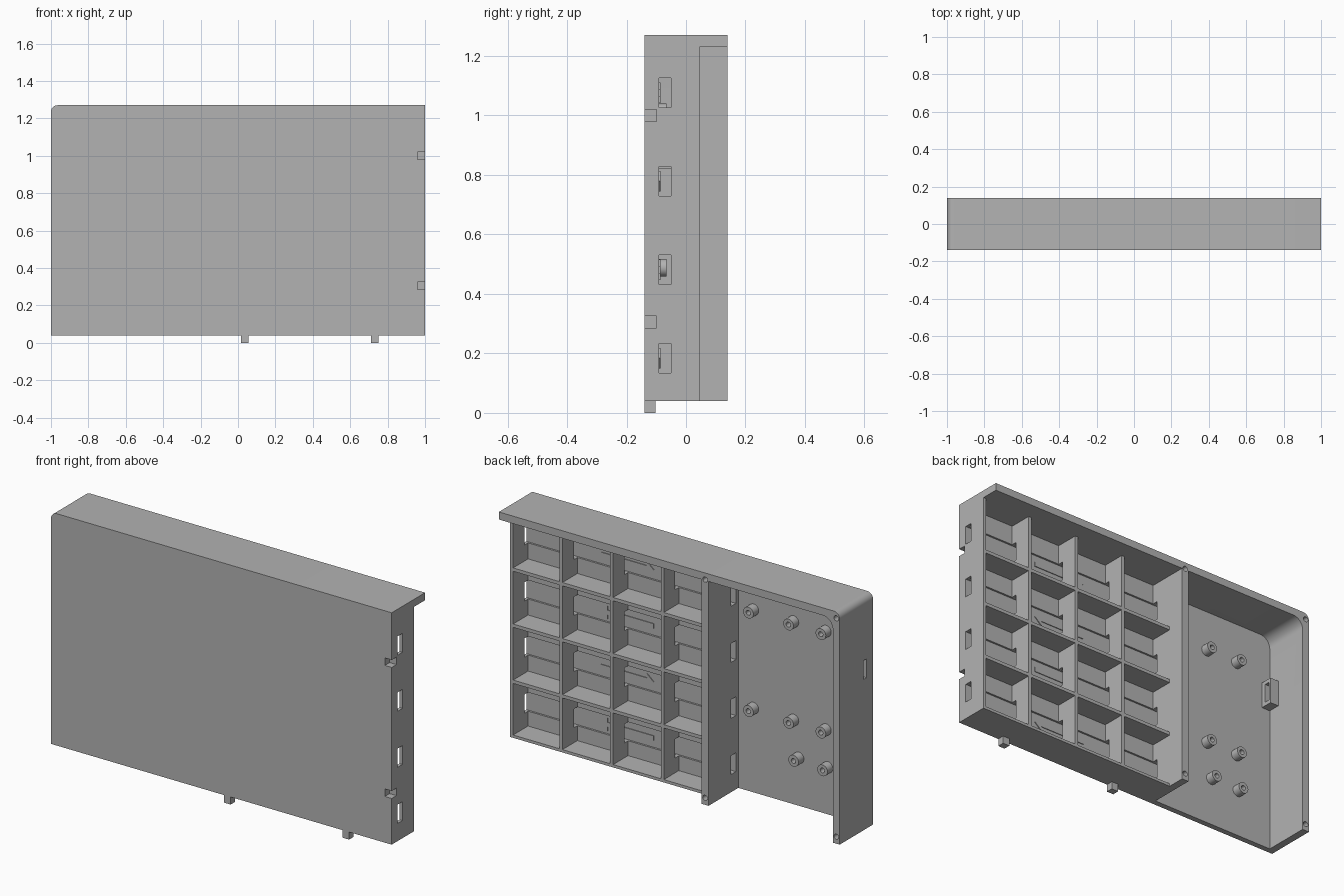
import bpy, bmesh, math
from mathutils import Matrix

if "Cube" in bpy.data.objects:
    bpy.data.objects.remove(bpy.data.objects["Cube"])

GREY = (0.45, 0.45, 0.45, 1)
mat = bpy.data.materials.new("light grey plastic")
mat.use_nodes = True
mat.diffuse_color = GREY
mat.node_tree.nodes["Principled BSDF"].inputs["Base Color"].default_value = GREY
parts = []


def finish(name, bm):
    bmesh.ops.recalc_face_normals(bm, faces=bm.faces)
    mesh = bpy.data.meshes.new(name)
    bm.to_mesh(mesh)
    bm.free()
    mesh.materials.append(mat)
    ob = bpy.data.objects.new(name, mesh)
    bpy.context.scene.collection.objects.link(ob)
    parts.append(ob)
    return ob


def box(name, x, y, z):
    bm = bmesh.new()
    bmesh.ops.create_cube(bm, size=1)
    for v in bm.verts:
        v.co = [a + (c + 0.5) * (b - a) for c, (a, b) in zip(v.co, (x, y, z))]
    return finish(name, bm)


def prism(name, outline, y0, y1):
    """Extrude an x-z outline along y."""
    bm = bmesh.new()
    face = bm.faces.new([bm.verts.new((x, y0, z)) for x, z in outline])
    new = bmesh.ops.extrude_face_region(bm, geom=[face])["geom"]
    for v in new:
        if isinstance(v, bmesh.types.BMVert):
            v.co.y = y1
    return finish(name, bm)


def rod(name, x, z, y0, y1, r, sides=24):
    """Cylinder along y."""
    bm = bmesh.new()
    m = Matrix.Translation((x, (y0 + y1) / 2, z)) @ Matrix.Rotation(math.pi / 2, 4, 'X')
    bmesh.ops.create_cone(bm, cap_ends=True, segments=sides, radius1=r, radius2=r,
                          depth=y1 - y0, matrix=m)
    return finish(name, bm)


def cut(targets, cutters):
    """Subtract the cutters from the targets, then drop the cutters."""
    for ob in targets:
        for c in cutters:
            mod = ob.modifiers.new("cut", 'BOOLEAN')
            mod.operation = 'DIFFERENCE'
            mod.solver = 'EXACT'
            mod.object = c
        dg = bpy.context.evaluated_depsgraph_get()
        mesh = bpy.data.meshes.new_from_object(ob.evaluated_get(dg))
        ob.modifiers.clear()
        ob.data = mesh
    for c in cutters:
        parts.remove(c)
        bpy.data.objects.remove(c)


def corner(r, inset):
    """Arc of the upper corner at -x, running from the side to the top."""
    cx, cz = -1 + inset + r, TOP - inset - r
    return [(cx - r * math.cos(t), cz + r * math.sin(t))
            for t in (i * math.pi / 16 for i in range(9))]


# Main dimensions
FRONT, BACK, GRID_BACK = -0.14, 0.14, 0.045
PLATE, FLOOR, TRACK = -0.11, -0.08, -0.09
LOW, TOP, WALL = 0.04, 1.27, 0.04
PITCH, DIV = 0.2975, -0.19
rows = [LOW + PITCH * (i + 0.5) for i in range(4)]
tracks = [z - 0.005 for z in rows]

# Front panel, and the roof with the side wall as one bent strip
outer = corner(0.035, 0)
front_panel = prism("front_panel", [(-1, LOW)] + outer + [(1, TOP), (1, LOW)], FRONT, PLATE)
inner = corner(0.06, WALL)
shell = prism("roof_and_side_wall",
              [(-1, LOW)] + outer + [(1, TOP), (1, TOP - WALL)] + inner[::-1]
              + [(-1 + WALL, LOW)], PLATE, BACK)

# Thick floor of the cell grid, with rails leaving a shallow track per row
grid_floor = box("grid_floor", (DIV - 0.02, 1), (PLATE - 0.01, TRACK), (LOW, TOP - WALL))
edges = [LOW] + [e for z in tracks for e in (z - 0.05, z + 0.05)] + [TOP - WALL]
for a, b in zip(edges[::2], edges[1::2]):
    box("floor_rail", (DIV, 1), (TRACK, FLOOR), (a, b))

# Cell walls
shelves = [box("bottom_wall", (DIV, 1), (TRACK, GRID_BACK), (LOW, LOW + 0.015))]
for i in range(1, 4):
    z = LOW + PITCH * i
    box("shelf", (DIV, 1), (TRACK, GRID_BACK), (z - 0.009, z + 0.009))
uprights = [box("outer_wall", (0.983, 1), (TRACK, GRID_BACK), (LOW, TOP - WALL))]
for i in range(1, 4):
    x = DIV + PITCH * i
    uprights.append(box("cell_divider", (x - 0.009, x + 0.009), (TRACK, GRID_BACK),
                        (LOW, TOP - WALL)))
main_divider = box("main_divider", (DIV - WALL, DIV), (PLATE, BACK), (LOW, TOP - WALL))
uprights.append(main_divider)

# Cable windows through every upright
cut(uprights, [box("window_cutter", (-0.3, 1.1), (TRACK, -0.05), (z - 0.05, z + 0.05))
               for z in tracks])

# Alignment sockets on one side and pegs underneath
cut([front_panel, grid_floor],
    [box("socket_cutter", (0.96, 1.1), (-0.2, -0.1), (z - 0.02, z + 0.02))
     for z in (0.305, 1.0)])
for x in (0.035, 0.73):
    box("alignment_peg", (x - 0.02, x + 0.02), (FRONT, -0.103), (0, LOW + 0.01))

# Direction arrows lying in the tracks, alternating row by row
for i, z in enumerate(tracks):
    s = 1 if i % 2 == 0 else -1
    shape = [(0.155, 0), (0.115, 0.035), (0.115, 0.012), (-0.155, 0.012),
             (-0.155, -0.012), (0.115, -0.012), (0.115, -0.035)]
    prism("direction_arrow", [(0.405 + s * x, z + dz) for x, dz in shape],
          TRACK - 0.001, TRACK + 0.004)

# Board standoffs
spots = [(x, z) for x in (-0.32, -0.555, -0.745) for z in (1.01, 0.488)]
spots += [(-0.585, 0.295), (-0.755, 0.29)]
for x, z in spots:
    post = rod("standoff", x, z, PLATE - 0.005, -0.065, 0.03)
    cut([post], [rod("bore_cutter", x, z, -0.1, 0, 0.013, 16)])

# Port housing behind a slot in the side wall
port = box("port_housing", (-0.965, -0.91), (PLATE, -0.045), (0.82, 0.96))
cut([shell, port], [box("port_cutter", (-1.1, -0.8), (-0.085, -0.058), (0.84, 0.94))])

# Screw holes in the back edges
cut([shell, main_divider],
    [rod("screw_cutter", x, z, 0.06, 0.2, 0.014, 16)
     for x in (-0.98, -0.21) for z in (0.077, 1.235)])

# Smooth the round surfaces, keep edges sharp
bpy.ops.object.select_all(action='DESELECT')
for ob in parts:
    ob.select_set(True)
bpy.context.view_layer.objects.active = parts[0]
bpy.ops.object.shade_smooth_by_angle(angle=math.radians(30))
